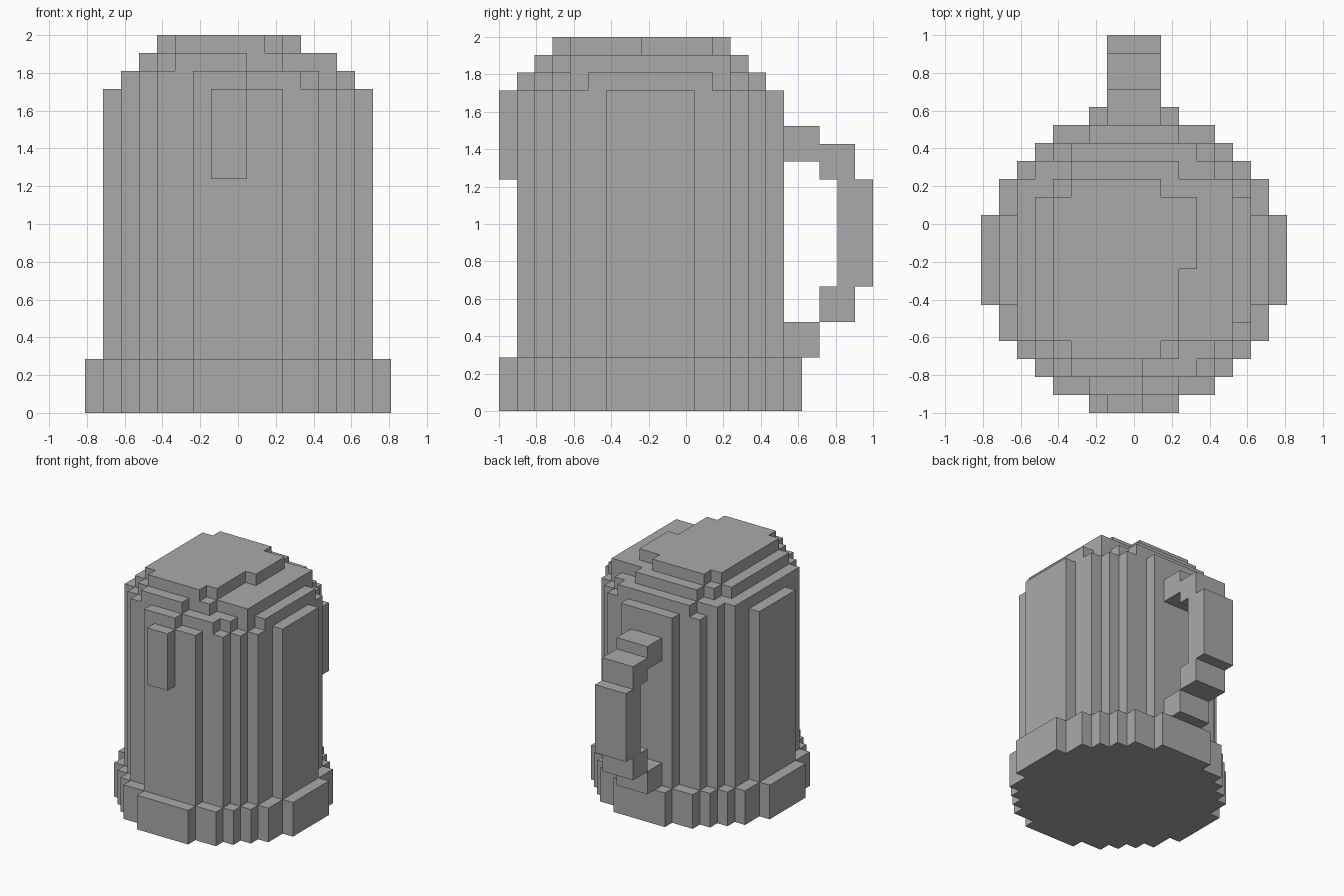
import bpy
import bmesh

cube = bpy.data.objects.get("Cube")
if cube:
    bpy.data.objects.remove(cube, do_unlink=True)

V = 2 / 21          # size of one block
Y_MID = -2 * V      # the mug body sits forward of the handle

grey = bpy.data.materials.new("plain_grey")
grey.use_nodes = True
colour = (0.4, 0.4, 0.4, 1)
grey.diffuse_color = colour
grey.node_tree.nodes["Principled BSDF"].inputs["Base Color"].default_value = colour


def finish(name, bm):
    bmesh.ops.recalc_face_normals(bm, faces=bm.faces)
    mesh = bpy.data.meshes.new(name)
    bm.to_mesh(mesh)
    bm.free()
    mesh.materials.append(grey)
    obj = bpy.data.objects.new(name, mesh)
    obj.location.y = Y_MID
    bpy.context.collection.objects.link(obj)
    return obj


def prism(name, outline, z0, z1):
    """Extrude an outline, given in blocks, from z0 to z1."""
    bm = bmesh.new()
    face = bm.faces.new([bm.verts.new((x * V, y * V, z0 * V)) for x, y in outline])
    top = bmesh.ops.extrude_face_region(bm, geom=[face])["geom"]
    verts = [g for g in top if isinstance(g, bmesh.types.BMVert)]
    bmesh.ops.translate(bm, verts=verts, vec=(0, 0, (z1 - z0) * V))
    return finish(name, bm)


def stepped(back_left, back_right=None, front_right=None, front_left=None):
    """Stepped ring: each quarter lists its outer corners from side to middle."""
    outline = []
    quarters = ((back_left, 1, 1), (back_right, -1, 1),
                (front_right, -1, -1), (front_left, 1, -1))
    for corners, sx, sy in quarters:
        corners = corners or back_left
        run = []
        for i, (x, y) in enumerate(corners):
            if i:
                run.append((x * sx, corners[i - 1][1] * sy))
            run.append((x * sx, y * sy))
        outline += run if sx * sy > 0 else run[::-1]
    # drop repeated points and points in the middle of straight runs
    n = len(outline)
    outline = [p for i, p in enumerate(outline) if p != outline[i - 1]]
    return outline


def boxes(name, spans, half_width, x_mid=0):
    """Blocks given as (y0, y1, z0, z1) spans."""
    bm = bmesh.new()
    for y0, y1, z0, z1 in spans:
        made = bmesh.ops.create_cube(bm, size=1)["verts"]
        bmesh.ops.scale(bm, verts=made,
                        vec=(2 * half_width * V, (y1 - y0) * V, (z1 - z0) * V))
        bmesh.ops.translate(bm, verts=made,
                            vec=(x_mid * V, (y0 + y1) / 2 * V, (z0 + z1) / 2 * V))
    return finish(name, bm)


# Foot and main body
foot = [(8.5, 2.5), (7.5, 4.5), (6.5, 5.5), (5.5, 6.5), (4.5, 7.5), (2.5, 8.5)]
body = [(7.5, 2.5), (6.5, 4.5), (5.5, 5.5), (4.5, 6.5), (2.5, 7.5)]
prism("foot_ring", stepped(foot), 0, 3)
prism("mug_body", stepped(body), 3, 18)

# Uneven domed top, three shrinking layers
low = [(6.5, 3.5), (5.5, 4.5), (4.5, 5.5), (3.5, 6.5)]
prism("lower_foam", stepped(
    low,
    [(6.5, 4.5), (5.5, 5.5), (3.5, 6.5)],
    body[1:],
    low + [(0.5, 7.5)]), 18, 19)
prism("middle_foam", stepped(
    [(5.5, 4.5), (2.5, 5.5)],
    [(5.5, 3.5), (4.5, 4.5), (3.5, 5.5)],
    [(5.5, 4.5), (4.5, 5.5), (3.5, 6.5)],
    [(5.5, 4.5), (2.5, 5.5), (0.5, 6.5)]), 19, 20)
prism("upper_foam", stepped(
    [(3.5, 3.5), (1.5, 4.5)],
    [(4.5, 3.5), (3.5, 4.5)],
    [(4.5, 4.5), (3.5, 5.5)],
    [(3.5, 0.5), (2.5, 4.5), (1.5, 5.5)]), 20, 21)

# Foam drip on the front
boxes("foam_drip", [(-8.5, -7.5, 13, 18)], 1, x_mid=-0.5)

# Stepped handle at the back
boxes("handle", [(7.5, 9.5, 14, 16), (9.5, 11.5, 13, 15), (10.5, 12.5, 7, 13),
                 (9.5, 11.5, 5, 7), (7.5, 9.5, 3, 5)], 1.5)
